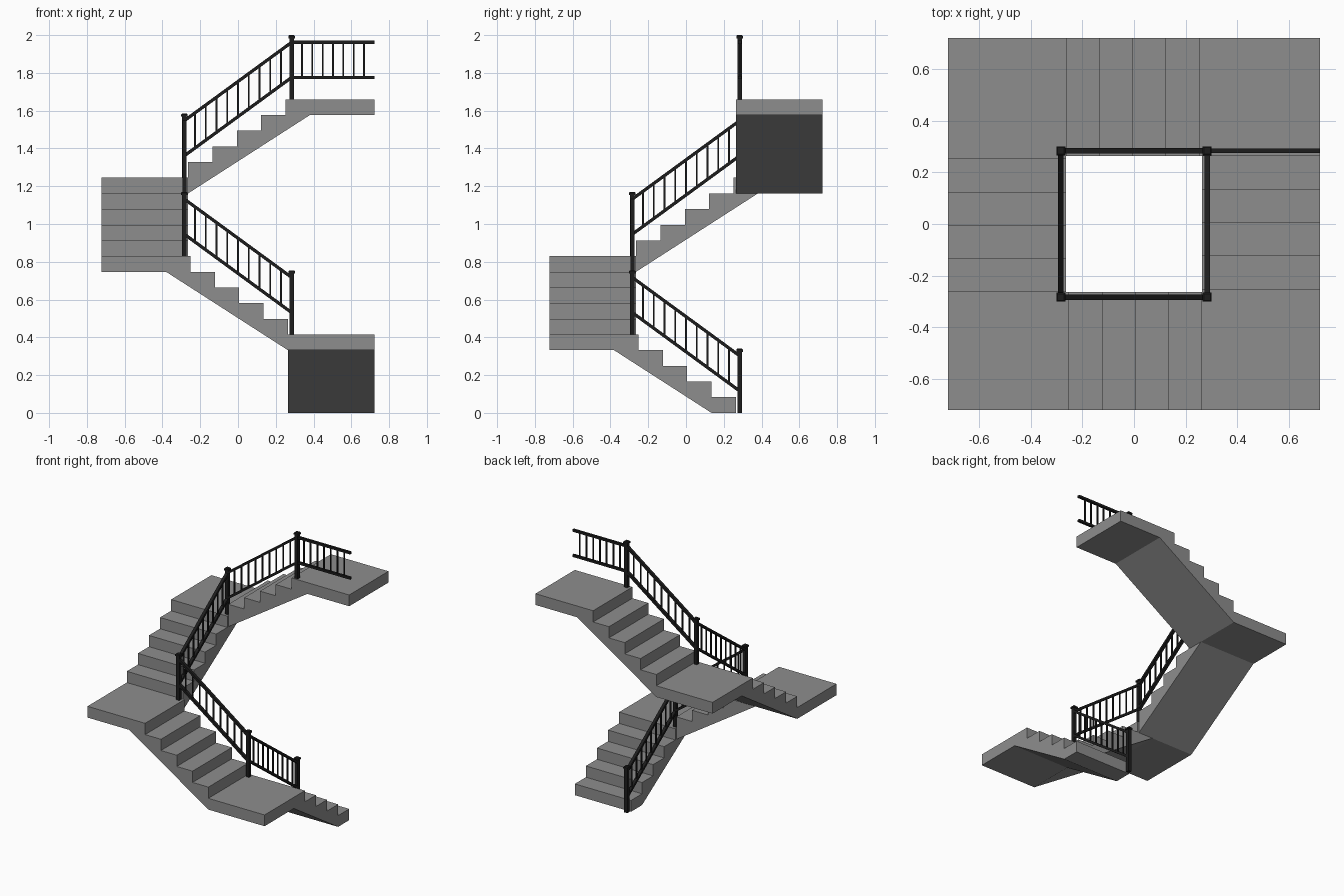
import bpy
import bmesh
from mathutils import Matrix, Vector

cube = bpy.data.objects.get("Cube")
if cube:
    bpy.data.objects.remove(cube)

RISE, TREAD = 0.083, 0.129
INNER, HALF = 0.264, 0.722      # stairwell edge and outer edge
POST = 0.284                    # post distance from the centre lines
TOP_RAIL, LOW_RAIL = 0.302, 0.116


def material(name, value):
    mat = bpy.data.materials.new(name)
    mat.use_nodes = True
    colour = (value, value, value, 1)
    mat.diffuse_color = colour
    mat.node_tree.nodes["Principled BSDF"].inputs["Base Color"].default_value = colour
    return mat


concrete = material("grey concrete", 0.27)
metal = material("black metal", 0.012)


def finish(bm, name, mat):
    bmesh.ops.recalc_face_normals(bm, faces=bm.faces)
    mesh = bpy.data.meshes.new(name)
    bm.to_mesh(mesh)
    bm.free()
    mesh.materials.append(mat)
    obj = bpy.data.objects.new(name, mesh)
    bpy.context.collection.objects.link(obj)


def turn(k):
    """Quarter turns clockwise, one full flight higher each time."""
    lift = Matrix.Translation((0, 0, 5 * RISE * k))
    return lift @ Matrix([(1, 0, 0, 0), (0, 1, 0, 0), (0, 0, 1, 0), (0, 0, 0, 1)]
                         if k == 0 else Matrix.Rotation(-k * 1.5707963, 4, "Z"))


def box(bm, centre, size):
    made = bmesh.ops.create_cube(bm, size=1)["verts"]
    bmesh.ops.scale(bm, verts=made, vec=size)
    bmesh.ops.translate(bm, verts=made, vec=centre)
    return made


def rail(bm, a, b, width, height):
    """Bar with plumb ends between two points in the y-z or x-z plane."""
    a, b = Vector(a), Vector(b)
    run = b - a
    flat = Vector((run.x, run.y, 0))
    side = flat.normalized().cross(Vector((0, 0, 1))) * width / 2
    up = Vector((0, 0, height / 2 * run.length / flat.length))
    ends = [[bm.verts.new(p + s * side + u * up)
             for s, u in ((-1, -1), (1, -1), (1, 1), (-1, 1))] for p in (a, b)]
    for ring in ends:
        bm.faces.new(ring)
    for i in range(4):
        j = (i + 1) % 4
        bm.faces.new((ends[0][i], ends[0][j], ends[1][j], ends[1][i]))


def railing(name, a, b, count, width, matrix):
    """Two rails with evenly spaced balusters; a and b are at floor level."""
    bm = bmesh.new()
    a, b = Vector(a), Vector(b)
    for h in (TOP_RAIL, LOW_RAIL):
        up = Vector((0, 0, h))
        rail(bm, a + up, b + up, width, 0.017)
    for i in range(1, count + 1):
        p = a.lerp(b, i / (count + 1))
        p.z += (TOP_RAIL + LOW_RAIL) / 2
        box(bm, p, (0.009, 0.009, TOP_RAIL - LOW_RAIL))
    bm.transform(matrix)
    finish(bm, name, metal)


# Flights, each with the landing at its top
for k in range(4):
    profile = []
    for i in range(5):
        y = INNER - i * TREAD
        profile += [(y, i * RISE), (y, (i + 1) * RISE)]
    profile += [(-HALF, 5 * RISE), (-HALF, 4 * RISE), (INNER - 5 * TREAD, 4 * RISE)]
    if k == 0:
        profile.append((INNER - TREAD, 0))      # foot cut level with the floor
    else:
        profile[0] = (INNER, -RISE)
    bm = bmesh.new()
    face = bm.faces.new([bm.verts.new((INNER, y, z)) for y, z in profile])
    side = bmesh.ops.extrude_face_region(bm, geom=[face])["geom"]
    bmesh.ops.translate(bm, verts=[v for v in side if isinstance(v, bmesh.types.BMVert)],
                        vec=(HALF - INNER, 0, 0))
    bm.transform(turn(k))
    finish(bm, f"stair_flight_{k + 1}", concrete)

    # Sloped railing over the flight
    railing(f"flight_railing_{k + 1}", (POST, POST, 0), (POST, -POST, 5 * RISE),
            9, 0.022, turn(k))

# Corner posts with flared caps
for k in range(5):
    bm = bmesh.new()
    box(bm, (POST, POST, 0.163), (0.025, 0.025, 0.326))
    box(bm, (POST, POST, 0.329), (0.035, 0.035, 0.012))
    crown = box(bm, (POST, POST, 0.3375), (0.035, 0.035, 0.005))
    for v in crown:
        if v.co.z > 0.3375:
            v.co.x += (POST - v.co.x) * 0.3
            v.co.y += (POST - v.co.y) * 0.3
    bm.transform(turn(k))
    finish(bm, f"post_{k + 1}", metal)

# Level railing along the top landing
railing("landing_railing", (POST, POST, 20 * RISE), (HALF, POST, 20 * RISE),
        7, 0.017, Matrix.Identity(4))
